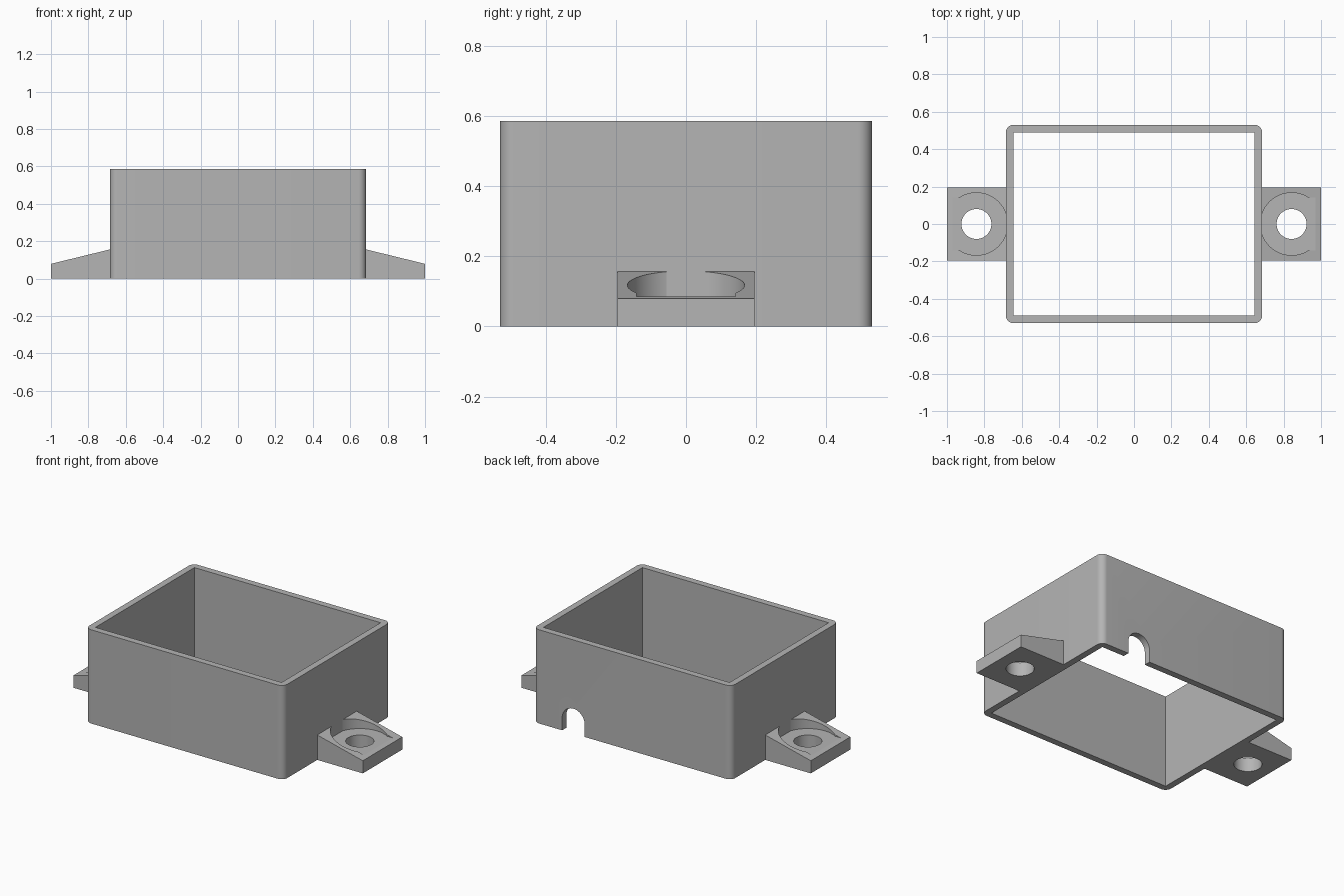
import bpy
import bmesh
from math import radians
from mathutils import Matrix, Vector

if "Cube" in bpy.data.objects:
    bpy.data.objects.remove(bpy.data.objects["Cube"], do_unlink=True)

# Main dimensions
HALF_X, HALF_Y, HEIGHT = 0.685, 0.53, 0.586
WALL, CORNER = 0.041, 0.04
EAR_Y, EAR_HIGH, EAR_LOW = 0.195, 0.156, 0.079
HOLE_X = (HALF_X + 1) / 2
SEAT_Z = 0.086

grey = bpy.data.materials.new("plain grey")
grey.use_nodes = True
COLOUR = (0.46, 0.46, 0.46, 1)
grey.diffuse_color = COLOUR
grey.node_tree.nodes["Principled BSDF"].inputs["Base Color"].default_value = COLOUR


def finish(bm, name):
    bmesh.ops.recalc_face_normals(bm, faces=bm.faces)
    mesh = bpy.data.meshes.new(name)
    bm.to_mesh(mesh)
    bm.free()
    mesh.materials.append(grey)
    obj = bpy.data.objects.new(name, mesh)
    bpy.context.collection.objects.link(obj)
    return obj


def block(name, low, high, corner=0):
    low, high = Vector(low), Vector(high)
    bm = bmesh.new()
    bmesh.ops.create_cube(bm, size=1, matrix=Matrix.Translation((low + high) / 2)
                          @ Matrix.Diagonal((*(high - low), 1)))
    if corner:
        upright = [e for e in bm.edges
                   if abs(e.verts[0].co.z - e.verts[1].co.z) > 0.1]
        bmesh.ops.bevel(bm, geom=upright, offset=corner, segments=10,
                        profile=0.5, affect='EDGES')
    return finish(bm, name)


def cylinder(name, centre, radius, depth, turn=0):
    bm = bmesh.new()
    bmesh.ops.create_cone(bm, cap_ends=True, segments=64, radius1=radius,
                          radius2=radius, depth=depth,
                          matrix=Matrix.Translation(centre)
                          @ Matrix.Rotation(turn, 4, 'X'))
    return finish(bm, name)


def activate(obj):
    bpy.ops.object.select_all(action='DESELECT')
    obj.select_set(True)
    bpy.context.view_layer.objects.active = obj


def cut(obj, *cutters):
    activate(obj)
    for cutter in cutters:
        cutter.hide_render = True
        mod = obj.modifiers.new("cut", 'BOOLEAN')
        mod.operation = 'DIFFERENCE'
        mod.solver = 'EXACT'
        mod.object = cutter
        bpy.ops.object.modifier_apply(modifier=mod.name)
        bpy.data.objects.remove(cutter, do_unlink=True)


def smooth(obj):
    activate(obj)
    bpy.ops.object.shade_smooth_by_angle(angle=radians(12))


# Open box wall with rounded outer corners and a cable arch at the back
walls = block("box_walls", (-HALF_X, -HALF_Y, 0), (HALF_X, HALF_Y, HEIGHT), CORNER)
inner_x, inner_y = HALF_X - WALL, HALF_Y - WALL
ARCH_X, ARCH_R = 0.408, 0.078
cut(walls,
    block("cavity", (-inner_x, -inner_y, -1), (inner_x, inner_y, 1)),
    block("arch_slot", (ARCH_X - ARCH_R, 0.3, -1), (ARCH_X + ARCH_R, 0.7, ARCH_R)),
    cylinder("arch_top", (ARCH_X, 0.5, ARCH_R), ARCH_R, 0.4, radians(90)))
smooth(walls)


def mounting_ear(name, side):
    # Sloped wedge extruded across y
    bm = bmesh.new()
    profile = [(HALF_X, 0), (1, 0), (1, EAR_LOW), (HALF_X, EAR_HIGH)]
    face = bm.faces.new([bm.verts.new((x, -EAR_Y, z)) for x, z in profile])
    extruded = bmesh.ops.extrude_face_region(bm, geom=[face])["geom"]
    bmesh.ops.translate(bm, vec=(0, 2 * EAR_Y, 0),
                        verts=[v for v in extruded if isinstance(v, bmesh.types.BMVert)])
    ear = finish(bm, name)
    # Screw head recess, its open outer end, and the screw hole
    cut(ear,
        cylinder("recess", (HOLE_X, 0, SEAT_Z + 0.5), 0.167, 1),
        block("recess_exit", (HOLE_X, -0.141, SEAT_Z), (1.1, 0.141, 1)),
        cylinder("screw_hole", (HOLE_X, 0, 0), 0.08, 1))
    if side < 0:
        ear.data.transform(Matrix.Rotation(radians(180), 4, 'Z'))
    smooth(ear)


mounting_ear("left_mounting_ear", 1)
mounting_ear("right_mounting_ear", -1)
